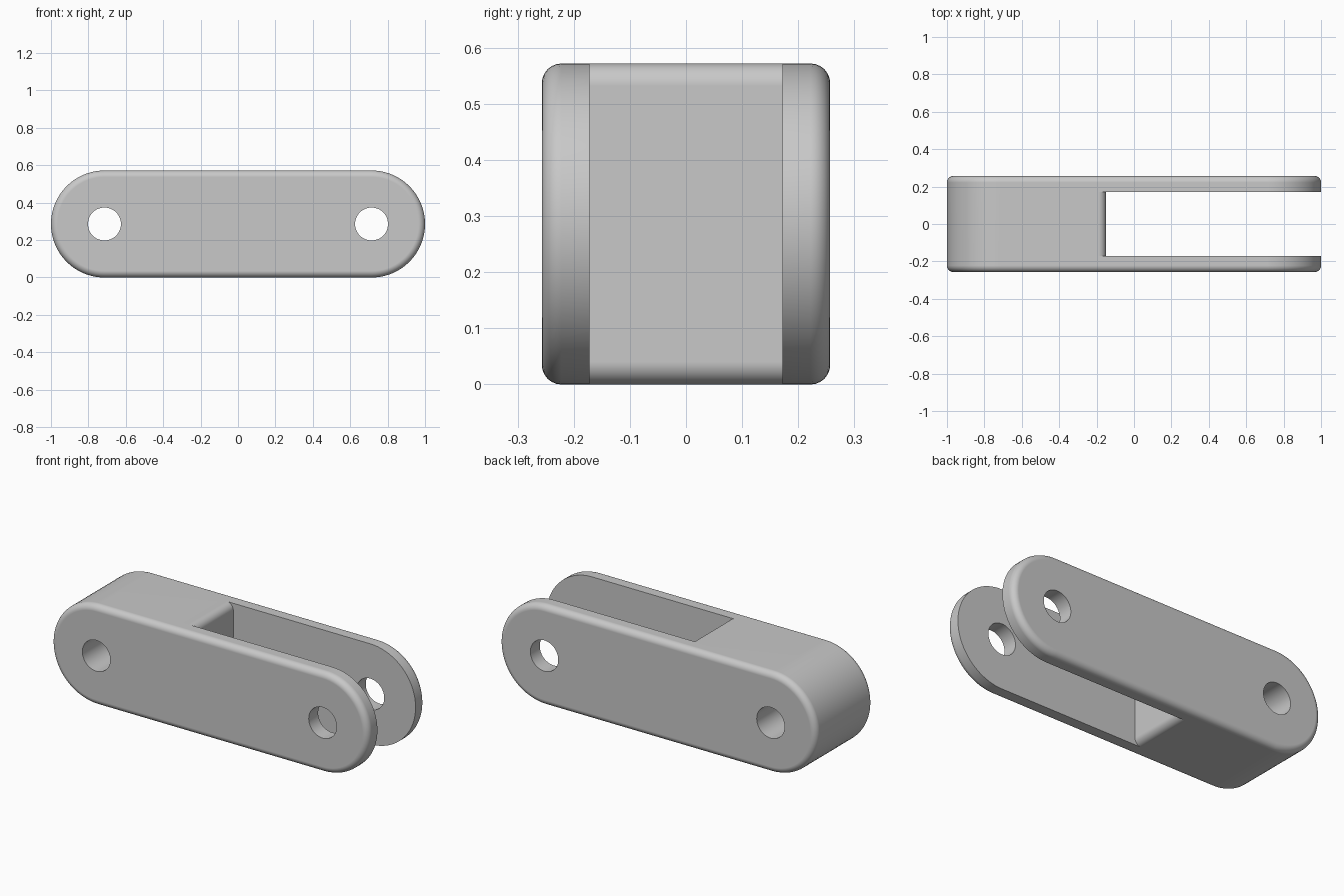
import bpy
import bmesh
from math import cos, sin, pi

if "Cube" in bpy.data.objects:
    bpy.data.objects.remove(bpy.data.objects["Cube"])

RADIUS = 0.286       # end radius, half the height
PIVOT = 1 - RADIUS   # pin hole offset from the middle
HALF_WIDTH = 0.257
HALF_SLOT = 0.172
HOLE = 0.088
WALL_X = -0.15       # closed end of the fork slot
RIM = 0.035          # rounding of the outer edges
FILLET = 0.04        # rounding of the slot wall

grey = bpy.data.materials.new("light_grey")
grey.use_nodes = True
grey.diffuse_color = (0.58, 0.58, 0.58, 1)
grey.node_tree.nodes["Principled BSDF"].inputs["Base Color"].default_value = grey.diffuse_color


def arc(cx, cz, radius, start, end, steps):
    angles = [start + (end - start) * i / steps for i in range(steps + 1)]
    return [(cx + radius * cos(a), cz + radius * sin(a)) for a in angles]


def prism(name, outline, half, rim=0):
    """Extrude an x-z outline along y, optionally rounding both rims."""
    bm = bmesh.new()
    face = bm.faces.new([bm.verts.new((x, -half, z)) for x, z in outline])
    extruded = bmesh.ops.extrude_face_region(bm, geom=[face])["geom"]
    moved = [v for v in extruded if isinstance(v, bmesh.types.BMVert)]
    bmesh.ops.translate(bm, verts=moved, vec=(0, 2 * half, 0))
    bmesh.ops.recalc_face_normals(bm, faces=bm.faces)
    if rim:
        edges = [e for e in bm.edges if abs(e.verts[0].co.y - e.verts[1].co.y) < 1e-5]
        bmesh.ops.bevel(bm, geom=edges, offset=rim, segments=6, profile=0.5, affect="EDGES")
    mesh = bpy.data.meshes.new(name)
    bm.to_mesh(mesh)
    bm.free()
    mesh.materials.append(grey)
    obj = bpy.data.objects.new(name, mesh)
    bpy.context.collection.objects.link(obj)
    return obj


# Link body: a long rounded bar with softened rims
body = prism(
    "fork_link",
    arc(PIVOT, RADIUS, RADIUS, -pi / 2, pi / 2, 36) + arc(-PIVOT, RADIUS, RADIUS, pi / 2, 3 * pi / 2, 36),
    HALF_WIDTH, RIM)

# Slot cutter, flared at its closed end to leave rounded wall edges
centre_x = WALL_X - FILLET
top = 2 * RADIUS
slot_outline = (
    [(1.2, -0.1), (1.2, top + 0.1), (centre_x, top + 0.1)]
    + arc(centre_x, top - FILLET, FILLET, pi / 2, 0, 8)
    + arc(centre_x, FILLET, FILLET, 0, -pi / 2, 8)
    + [(centre_x, -0.1)])
cutters = [prism("slot_cutter", slot_outline, HALF_SLOT)]

# Pin hole cutters
for side, x in (("left", PIVOT), ("right", -PIVOT)):
    circle = arc(x, RADIUS, HOLE, 0, 2 * pi, 48)[:-1]
    cutters.append(prism(side + "_hole_cutter", circle, 0.4))

bpy.ops.object.select_all(action="DESELECT")
body.select_set(True)
bpy.context.view_layer.objects.active = body
for cutter in cutters:
    cutter.hide_render = True
    cut = body.modifiers.new(cutter.name, "BOOLEAN")
    cut.operation = "DIFFERENCE"
    cut.solver = "EXACT"
    cut.object = cutter
    bpy.ops.object.modifier_apply(modifier=cut.name)
    bpy.data.objects.remove(cutter)

# Smooth rounded surfaces, crisp cut edges
bpy.ops.object.shade_smooth_by_angle(angle=pi / 6)
weighted = body.modifiers.new("weighted_normals", "WEIGHTED_NORMAL")
weighted.keep_sharp = True
